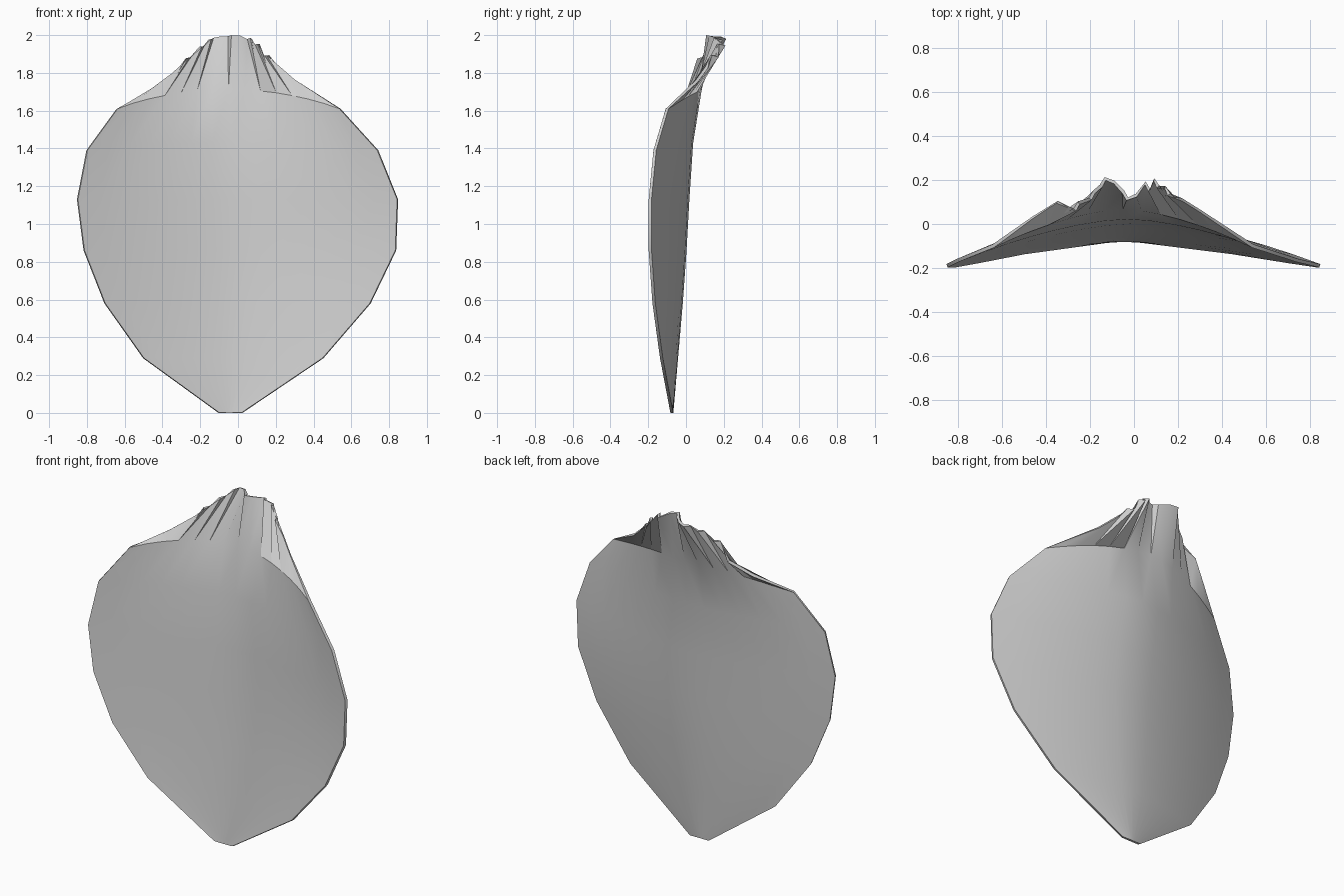
import bpy
import bmesh
import math

old = bpy.data.objects.get("Cube")
if old:
    bpy.data.objects.remove(old, do_unlink=True)

# Body sections: height, left x, right x, rim y, spine y, extra height at the spine
SECTIONS = [
    (0.00, -0.10, 0.02, -0.075, -0.075, 0.0),
    (0.29, -0.50, 0.45, -0.13, -0.05, 0.0),
    (0.58, -0.705, 0.70, -0.17, -0.025, 0.0),
    (0.86, -0.815, 0.835, -0.19, -0.005, 0.0),
    (1.13, -0.85, 0.845, -0.19, 0.01, 0.0),
    (1.39, -0.80, 0.74, -0.165, 0.03, 0.04),
    (1.61, -0.64, 0.54, -0.10, 0.075, 0.10),
]

# Gathered top edge, from the right corner to the left corner
GATHER = [
    (-0.64, -0.10, 1.61), (-0.46, 0.03, 1.71), (-0.35, 0.10, 1.79),
    (-0.26, 0.08, 1.88), (-0.19, 0.13, 1.94), (-0.14, 0.19, 1.98),
    (-0.09, 0.19, 1.99), (-0.04, 0.13, 1.995), (0.01, 0.13, 1.995),
    (0.06, 0.17, 1.98), (0.10, 0.185, 1.95), (0.15, 0.15, 1.89),
    (0.22, 0.11, 1.83), (0.30, 0.06, 1.76), (0.54, -0.10, 1.61),
]
PLEATS = {3, 4, 5, 7, 9, 10, 11}
LAST = len(GATHER) - 1

bm = bmesh.new()

# Curved body rows
rows = []
for z, left, right, rim, spine, rise in SECTIONS:
    row = []
    for i in range(LAST + 1):
        u = 2 * i / LAST - 1
        x = (left + right) / 2 + u * (right - left) / 2
        y = spine + (rim - spine) * abs(u) ** 1.6
        row.append(bm.verts.new((x, y, z + rise * (1 - u * u))))
    rows.append(row)
for low, high in zip(rows, rows[1:]):
    for i in range(LAST):
        bm.faces.new((low[i], low[i + 1], high[i + 1], high[i]))

# Gathered top: each pleat splits its top point in two and adds a narrow wall
foot = rows[-1]
tops = []
for i, (x, y, z) in enumerate(GATHER):
    if i in (0, LAST):
        tops.append((foot[i], foot[i]))
    elif i in PLEATS:
        side = 1 if i < 7 else -1
        a = bm.verts.new((x - 0.009, y - 0.016 * side, z - 0.003))
        b = bm.verts.new((x + 0.009, y + 0.016 * side, z + 0.003))
        bm.faces.new((foot[i], b, a))
        tops.append((a, b))
    else:
        v = bm.verts.new((x, y, z))
        tops.append((v, v))
for i in range(LAST):
    corners = [foot[i], foot[i + 1], tops[i + 1][0], tops[i][1]]
    bm.faces.new(list(dict.fromkeys(corners)))

bmesh.ops.recalc_face_normals(bm, faces=bm.faces[:])
mesh = bpy.data.meshes.new("shell_petal")
bm.to_mesh(mesh)
bm.free()
petal = bpy.data.objects.new("shell_petal", mesh)
bpy.context.collection.objects.link(petal)

# Single plain colour
grey = bpy.data.materials.new("light_grey")
grey.use_nodes = True
colour = (0.62, 0.62, 0.62, 1)
grey.diffuse_color = colour
grey.node_tree.nodes["Principled BSDF"].inputs["Base Color"].default_value = colour
mesh.materials.append(grey)

# Thin sheet with smooth sides and a crisp rim
bpy.ops.object.select_all(action='DESELECT')
petal.select_set(True)
bpy.context.view_layer.objects.active = petal
sheet = petal.modifiers.new("sheet_thickness", 'SOLIDIFY')
sheet.thickness = 0.016
sheet.offset = 0
bpy.ops.object.modifier_apply(modifier=sheet.name)
bpy.ops.object.shade_smooth_by_angle(angle=math.radians(35))
